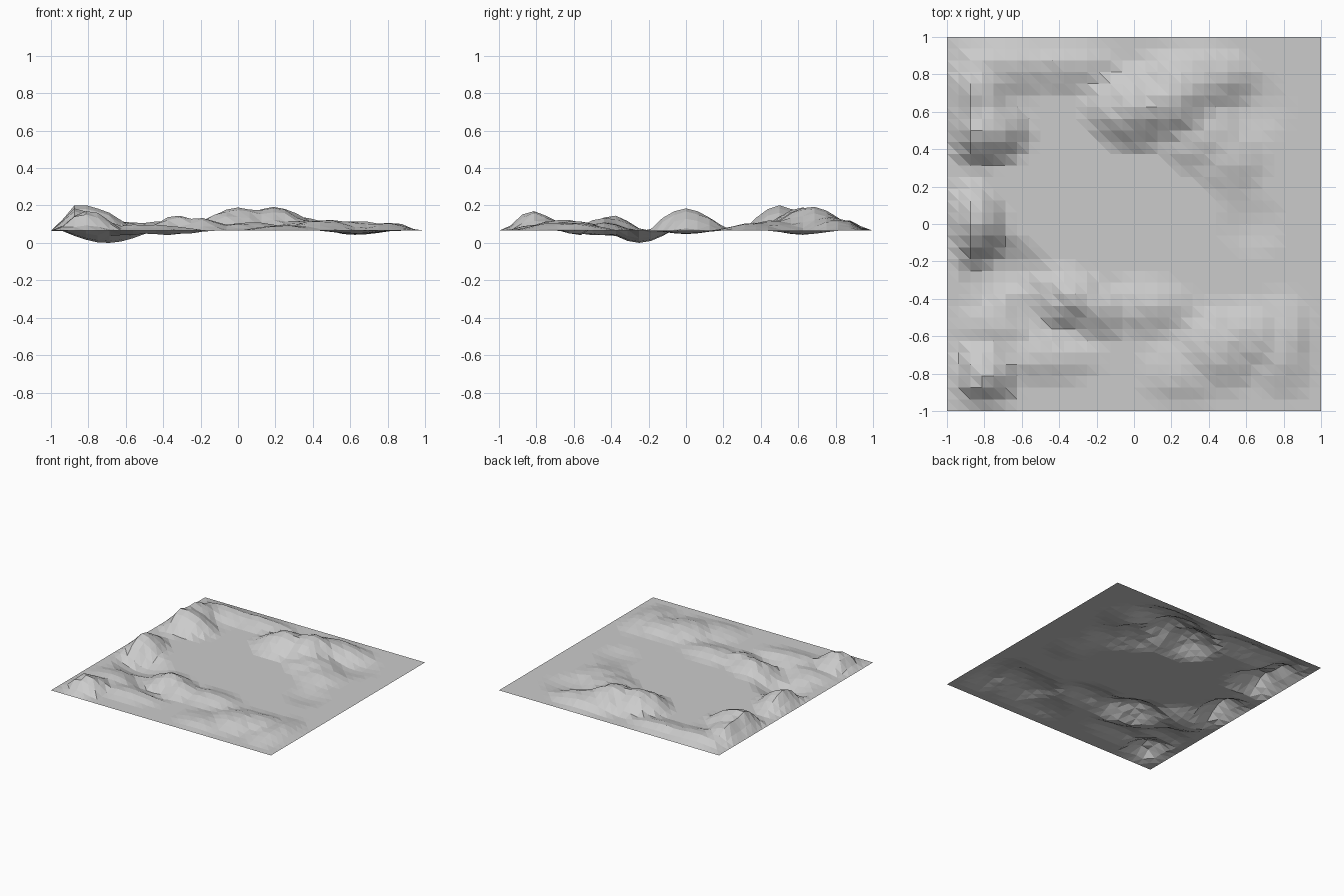
import bpy, bmesh, math, random

if "Cube" in bpy.data.objects:
    bpy.data.objects.remove(bpy.data.objects["Cube"], do_unlink=True)

random.seed(4)
BASE, CELLS = 0.065, 32

# Hills and hollows: x, y, height, radius x, radius y
bumps = [
    (-.84, .5, .14, .3, .2), (-.87, .66, .115, .22, .25),
    (-.87, 0, .12, .2, .23), (-.81, -.81, .105, .2, .2),
    (-.36, -.4, .085, .25, .17), (-.2, -.46, .07, .2, .16),
    (.05, -.44, .045, .3, .16), (0, .62, .125, .28, .23),
    (.19, .67, .13, .27, .25), (.36, .46, .06, .25, .2),
    (.5, .35, .04, .22, .2), (.33, .78, .07, .35, .2),
    (.46, -.66, .06, .25, .25), (.62, -.6, .055, .25, .2),
    (.8, -.65, .045, .2, .3), (.25, -.8, .03, .25, .2),
    (-.4, .86, .05, .35, .16), (-.7, .86, .06, .35, .2),
    (-.75, -.55, .035, .25, .15), (-.5, -.72, .035, .35, .14),
    (-.7, -.25, -.068, .25, .18), (-.52, -.43, -.045, .2, .18),
    (-.33, -.56, -.03, .2, .13), (.63, .63, -.022, .2, .18),
    (.63, 0, -.018, .18, .16),
]


def height(x, y):
    """Highest hill plus deepest hollow at a point, flat at the rim."""
    up = down = 0
    for bx, by, h, rx, ry in bumps:
        d = math.hypot((x - bx) / rx, (y - by) / ry)
        z = h * max(0, 1 - d) ** 1.2 * (1 + d)
        up, down = max(up, z), min(down, z)
    rim = min(1, (1 - max(abs(x), abs(y))) / .12)
    rough = random.uniform(.88, 1.08) if up < .1 else 1
    return BASE + (up * rough + down) * rim


# Landscape sheet, split along one diagonal direction
bm = bmesh.new()
rows = []
for j in range(CELLS + 1):
    row = []
    for i in range(CELLS + 1):
        x, y = 2 * i / CELLS - 1, 2 * j / CELLS - 1
        row.append(bm.verts.new((x, y, max(0, height(x, y)))))
    rows.append(row)
for low, high in zip(rows, rows[1:]):
    for i in range(CELLS):
        bm.faces.new((low[i], low[i + 1], high[i]))
        bm.faces.new((low[i + 1], high[i + 1], high[i]))
# The deepest hollow touches the ground
deepest = min(bm.verts, key=lambda v: v.co.z)
deepest.co.z = 0

mesh = bpy.data.meshes.new("terrain")
bm.to_mesh(mesh)
bm.free()
terrain = bpy.data.objects.new("terrain", mesh)
bpy.context.collection.objects.link(terrain)

# Plain grey ground
grey = bpy.data.materials.new("plain_grey")
grey.use_nodes = True
colour = (.6, .6, .6, 1)
grey.diffuse_color = colour
grey.node_tree.nodes["Principled BSDF"].inputs["Base Color"].default_value = colour
mesh.materials.append(grey)
